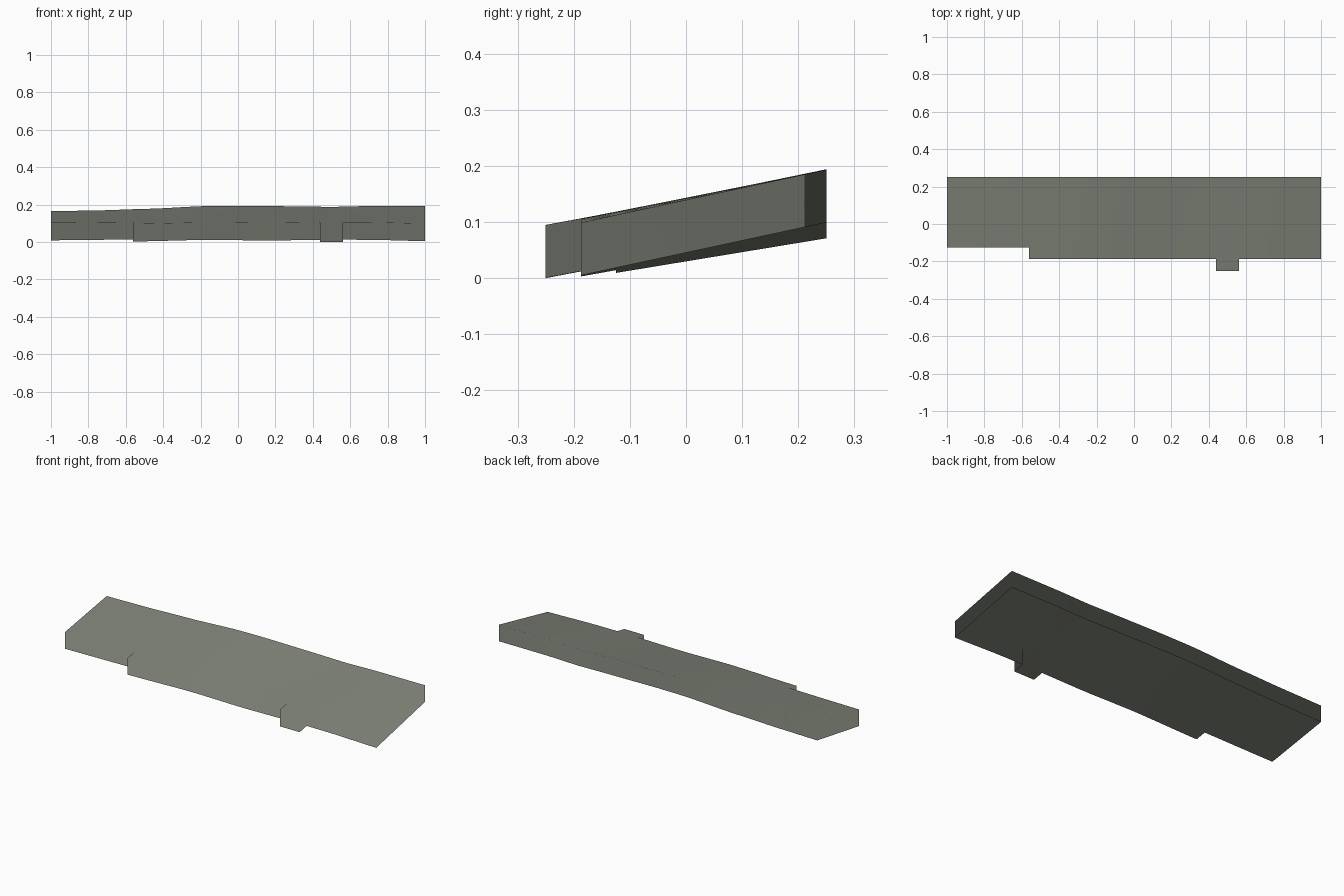
import bpy, bmesh
from mathutils import Vector

cube = bpy.data.objects.get("Cube")
if cube:
    bpy.data.objects.remove(cube, do_unlink=True)

CELL = 1 / 16
THICKNESS = 0.094

# Skirt foot heights as (x, z) along the front (y = -3 cells) and back (y = 4 cells)
FRONT = [(-1, -.001), (-.56, .003), (-.15, .012), (.15, .008), (.5, .0125), (.7, .0122), (1, .005)]
BACK = [(-1, .071), (-.75, .075), (-.5, .083), (-.15, .099), (0, .1), (.3, .097),
        (.5, .094), (.7, .0985), (1, .0992)]


def sample(points, x):
    """Smoothly interpolate a height profile."""
    for (x0, z0), (x1, z1) in zip(points, points[1:]):
        if x <= x1:
            t = (x - x0) / (x1 - x0)
            return z0 + (z1 - z0) * t * (1 + 3 * t - 2 * t * t) / 2
    return points[-1][1]


def height(x, y):
    """Height of the ground surface."""
    t = (y + 3 * CELL) / (7 * CELL)
    low, high = sample(FRONT, x), sample(BACK, x)
    return low + (high - low) * t + THICKNESS


def ground_normal(x, y):
    """Upward normal of the rolling ground, from slopes one cell wide."""
    left, right = max(-1, x - CELL), min(1, x + CELL)
    slope_x = (height(right, y) - height(left, y)) / (right - left)
    slope_y = (height(x, y + CELL) - height(x, y - CELL)) / (2 * CELL)
    return Vector((-slope_x, -slope_y, 1)).normalized()


def in_outline(i, j):
    """Cells kept: stepped front edge with one small tab."""
    if j == 0:
        return 23 <= i < 25
    return j >= 2 or i >= 7


# Stone colour
stone = bpy.data.materials.new("grey_green_stone")
stone.use_nodes = True
colour = (.214, .232, .19, 1)
stone.diffuse_color = colour
bsdf = stone.node_tree.nodes["Principled BSDF"]
bsdf.inputs["Base Color"].default_value = colour
bsdf.inputs["Roughness"].default_value = 1

# Undulating ground sheet
bm = bmesh.new()
corners = {}


def corner(i, j):
    if (i, j) not in corners:
        x, y = i * CELL - 1, j * CELL - 4 * CELL
        corners[i, j] = bm.verts.new((x, y, height(x, y)))
    return corners[i, j]


for i in range(32):
    for j in range(8):
        if in_outline(i, j):
            bm.faces.new([corner(i, j), corner(i + 1, j), corner(i + 1, j + 1), corner(i, j + 1)])

# Skirt hanging from the border, open underneath
border = [edge for edge in bm.edges if edge.is_boundary]
skirt = bmesh.ops.extrude_edge_only(bm, edges=border)["geom"]
foot = [g for g in skirt if isinstance(g, bmesh.types.BMVert)]
bmesh.ops.translate(bm, verts=foot, vec=(0, 0, -THICKNESS))

mesh = bpy.data.meshes.new("sloping_ground")
bm.to_mesh(mesh)
bm.free()
mesh.materials.append(stone)
ground = bpy.data.objects.new("sloping_ground", mesh)
bpy.context.collection.objects.link(ground)

# Smooth shading: the skirt shares the shading of the ground above it
mesh.polygons.foreach_set("use_smooth", [True] * len(mesh.polygons))
points = [mesh.vertices[loop.vertex_index].co for loop in mesh.loops]
mesh.normals_split_custom_set([ground_normal(p.x, p.y) for p in points])
